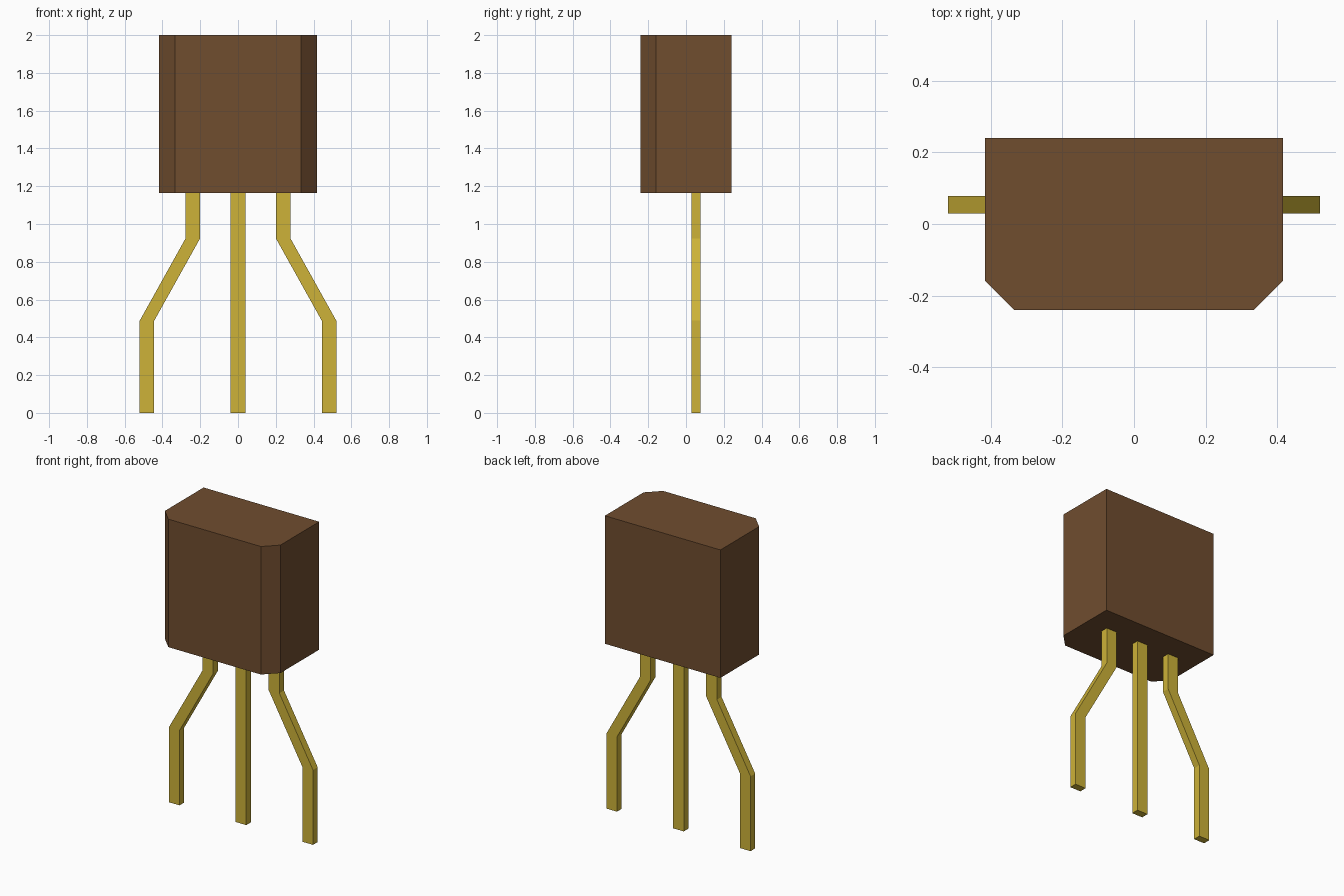
import bpy
import bmesh
from mathutils import Vector

cube = bpy.data.objects.get("Cube")
if cube:
    bpy.data.objects.remove(cube, do_unlink=True)


def material(name, rgb):
    mat = bpy.data.materials.new(name)
    mat.use_nodes = True
    mat.diffuse_color = (*rgb, 1)
    mat.node_tree.nodes["Principled BSDF"].inputs["Base Color"].default_value = (*rgb, 1)
    return mat


def extrude_outline(name, points, direction, mat):
    """Solid made by sweeping a flat outline along a direction."""
    bm = bmesh.new()
    face = bm.faces.new([bm.verts.new(p) for p in points])
    result = bmesh.ops.extrude_face_region(bm, geom=[face], use_keep_orig=True)
    moved = [g for g in result["geom"] if isinstance(g, bmesh.types.BMVert)]
    bmesh.ops.translate(bm, verts=moved, vec=Vector(direction))
    bmesh.ops.recalc_face_normals(bm, faces=bm.faces)
    mesh = bpy.data.meshes.new(name)
    bm.to_mesh(mesh)
    bm.free()
    mesh.materials.append(mat)
    obj = bpy.data.objects.new(name, mesh)
    bpy.context.collection.objects.link(obj)
    return obj


brown = material("brown_plastic", (0.162, 0.0742, 0.0284))
gold = material("gold_metal", (0.61, 0.445, 0.0395))

# Body: block with two bevelled front corners
W, D, C = 0.417, 0.241, 0.083
BASE, TOP = 1.165, 2.0
outline = [(-W, D), (-W, -D + C), (-W + C, -D), (W - C, -D), (W, -D + C), (W, D)]
extrude_outline("body", [(x, y, BASE) for x, y in outline], (0, 0, TOP - BASE), brown)

# Leads: constant-width strips following a centre line of (x, z) points
HALF, Y0, THICK = 0.0385, 0.03, 0.048


def lead(name, path):
    side_a = [(x - HALF, Y0, z) for x, z in path]
    side_b = [(x + HALF, Y0, z) for x, z in reversed(path)]
    extrude_outline(name, side_a + side_b, (0, THICK, 0), gold)


lead("middle_lead", [(0, 0), (0, BASE)])
for name, s in (("left_lead", 1), ("right_lead", -1)):
    lead(name, [(s * 0.482, 0), (s * 0.482, 0.488), (s * 0.239, 0.924), (s * 0.239, BASE)])
